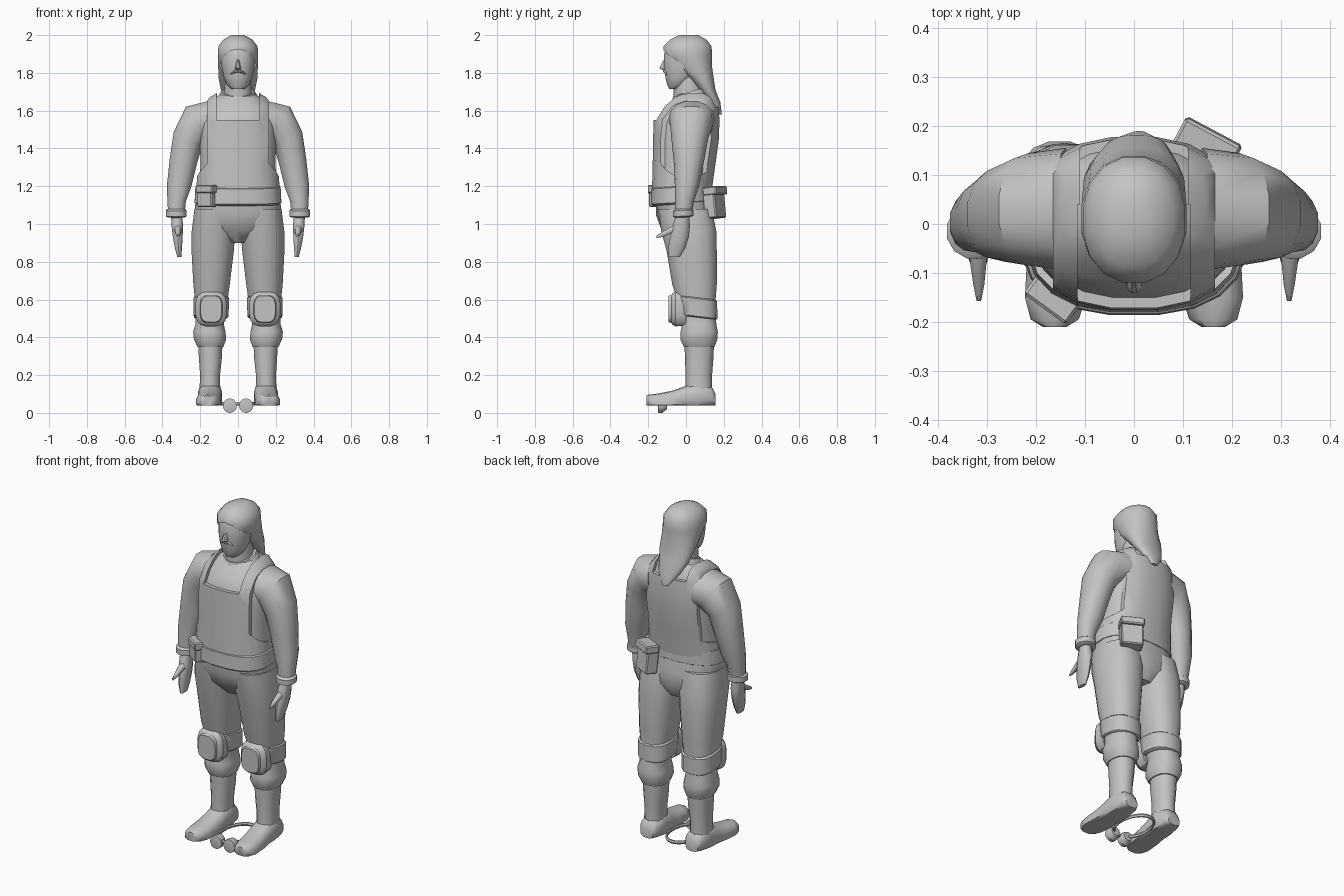
import bpy, bmesh, math
from mathutils import Matrix, Vector

grey = bpy.data.materials.new("plain grey")
grey.diffuse_color = (0.55, 0.55, 0.55, 1)


def finish(name, bm, angle=45):
    """Turn a bmesh into a shaded object with the grey material."""
    bmesh.ops.recalc_face_normals(bm, faces=bm.faces)
    me = bpy.data.meshes.new(name)
    bm.to_mesh(me)
    bm.free()
    me.materials.append(grey)
    ob = bpy.data.objects.new(name, me)
    bpy.context.collection.objects.link(ob)
    smooth(ob, angle)
    return ob


def smooth(ob, angle=45):
    bpy.ops.object.select_all(action='DESELECT')
    ob.select_set(True)
    bpy.context.view_layer.objects.active = ob
    bpy.ops.object.shade_smooth_by_angle(angle=math.radians(angle))


def loft(name, rings, n=14, p=2.0, axis='Z', side=1, slope=0, zmin=-9, angle=45):
    """Skin rings (x, y, z, half width, half depth[, tilt]); p squares the section off."""
    bm = bmesh.new()
    loops = []
    for x, y, z, ru, rv, *t in rings:
        a = math.radians(t[0]) if t else 0
        u = Vector((math.cos(a), 0, math.sin(a)))
        v = Vector((0, 0, 1)) if axis == 'Y' else Vector((0, 1, 0))
        loop = []
        for i in range(n):
            th = 2 * math.pi * (i + 0.5) / n
            c, s = math.cos(th), math.sin(th)
            k = math.copysign(abs(c) ** (2 / p), c)
            m = math.copysign(abs(s) ** (2 / p), s)
            co = Vector((x, y, z)) + u * ru * k + v * rv * m
            co.z = max(co.z + slope * (co.y - y), zmin)
            co.x *= side
            loop.append(bm.verts.new(co))
        loops.append(loop)
    for a, b in zip(loops, loops[1:]):
        for i in range(n):
            j = (i + 1) % n
            bm.faces.new((a[i], a[j], b[j], b[i]))
    bm.faces.new(loops[0])
    bm.faces.new(loops[-1])
    return finish(name, bm, angle)


def box(name, loc, size, rz=0, rx=0, bevel=0.006):
    bm = bmesh.new()
    bmesh.ops.create_cube(bm, size=1)
    bmesh.ops.scale(bm, vec=size, verts=bm.verts)
    if bevel:
        bmesh.ops.bevel(bm, geom=bm.edges[:], offset=bevel, segments=1, affect='EDGES')
    m = (Matrix.Translation(loc) @ Matrix.Rotation(math.radians(rz), 4, 'Z')
         @ Matrix.Rotation(math.radians(rx), 4, 'X'))
    bmesh.ops.transform(bm, matrix=m, verts=bm.verts)
    return finish(name, bm, 30)


def cut(ob, cutters):
    """Subtract the cutters, bake the result and remove them."""
    for c in cutters:
        c.hide_render = True
        mod = ob.modifiers.new("cut", 'BOOLEAN')
        mod.operation, mod.solver, mod.object = 'DIFFERENCE', 'EXACT', c
    dg = bpy.context.evaluated_depsgraph_get()
    me = bpy.data.meshes.new_from_object(ob.evaluated_get(dg))
    ob.modifiers.clear()
    ob.data = me
    for c in cutters:
        bpy.data.objects.remove(c)
    smooth(ob)


# Torso and shirt
body = [(0, -.025, 1.12, .21, .14), (0, -.02, 1.2, .208, .145), (0, -.01, 1.32, .2, .152),
        (0, 0, 1.45, .205, .16), (0, .003, 1.54, .198, .16), (0, .02, 1.61, .178, .138),
        (0, .035, 1.66, .135, .105), (0, .04, 1.69, .085, .085)]
loft("shirt_torso", body, n=20, p=2.5)
loft("neck", [(0, .02, 1.64, .08, .085), (0, .01, 1.78, .068, .075)])
loft("shirt_collar", [(0, .02, 1.66, .115, .10), (0, .02, 1.70, .088, .088),
                      (0, .02, 1.70, .075, .075)], slope=.3)

# Bib vest: an outer shell with arm holes and neck opening cut away
vest = loft("bib_vest", [(x, y, z + (.012 if z > 1.5 else 0), rx + .014, ry + .016)
                         for x, y, z, rx, ry in body], n=20, p=2.5)
holes = []
for s in (1, -1):
    bm = bmesh.new()
    m = (Matrix.Translation((s * .315, .01, 1.49)) @ Matrix.Diagonal((1, .2, .25, 1))
         @ Matrix.Rotation(math.pi / 2, 4, 'Y'))
    bmesh.ops.create_cone(bm, cap_ends=True, segments=20, radius1=1, radius2=1, depth=.3, matrix=m)
    holes.append(finish("arm_hole_cutter", bm))
holes.append(box("neck_front_cutter", (0, -.18, 1.70), (.23, .44, .30), bevel=0))
holes.append(box("neck_back_cutter", (0, .16, 1.77), (.22, .30, .30), bevel=0))
cut(vest, holes)

# Hips and belt
loft("trouser_hips", [(0, -.015, 1.16, .222, .145), (0, -.008, 1.05, .236, .152),
                      (0, .01, .97, .19, .14), (0, .02, .9, .06, .09)], n=18, p=2.4)
loft("belt", [(0, -.025, 1.105, .22, .15), (0, -.025, 1.115, .232, .162),
              (0, -.025, 1.195, .228, .16), (0, -.025, 1.205, .215, .148)], n=20, p=2.5, slope=.06)

# Belt pouches
box("front_pouch", (-.165, -.15, 1.14), (.095, .05, .10), -36)
box("front_pouch_flap", (-.165, -.15, 1.185), (.108, .06, .045), -36)
box("back_pouch", (.145, .15, 1.105), (.12, .07, .15), -28, 6)
box("back_pouch_flap", (.145, .153, 1.175), (.13, .082, .045), -28, 6)

# Limbs, made once for each side
for s, tag in ((1, "left"), (-1, "right")):
    loft(tag + "_sleeve", [(.14, .03, 1.55, .105, .125, 80), (.215, .03, 1.535, .108, .115, 55),
                           (.265, .02, 1.45, .086, .097, 27), (.29, .015, 1.33, .075, .08, 14),
                           (.312, .005, 1.2, .066, .064, 5), (.325, -.008, 1.12, .05, .05),
                           (.326, -.012, 1.06, .045, .045)], side=s, p=2.2)
    loft(tag + "_wrist_cuff", [(.327, -.015, 1.035, .046, .045), (.327, -.015, 1.042, .057, .057),
                               (.327, -.015, 1.072, .057, .057), (.327, -.015, 1.082, .044, .044)],
         n=12, side=s, slope=.05)
    loft(tag + "_hand", [(.326, -.018, 1.05, .03, .034), (.321, -.025, .99, .032, .046),
                         (.319, -.035, .93, .027, .05), (.315, -.05, .87, .019, .045),
                         (.311, -.062, .825, .011, .03)], n=10, p=2.3, side=s)
    loft(tag + "_thumb", [(.319, -.03, .985, .023, .025), (.318, -.08, .967, .018, .02),
                          (.317, -.125, .945, .012, .015), (.317, -.157, .932, .005, .007)],
         n=8, axis='Y', side=s)
    loft(tag + "_trouser_leg", [(.12, -.005, 1.08, .112, .145), (.13, .015, .96, .117, .148),
                                (.134, .03, .86, .114, .135), (.14, .045, .68, .098, .12),
                                (.142, .06, .56, .083, .095), (.15, .07, .47, .076, .092),
                                (.152, .07, .43, .087, .1), (.148, .068, .39, .087, .1),
                                (.146, .07, .35, .07, .083)], n=16, p=2.4, side=s)
    loft(tag + "_knee_strap", [(.142, .06, .505, .086, .098), (.142, .06, .512, .094, .106),
                               (.142, .055, .605, .096, .11), (.142, .055, .612, .088, .1)],
         n=14, p=2.6, side=s, slope=-.12)
    loft(tag + "_knee_pad", [(.142, .0, .55, .08, .09), (.142, -.055, .55, .083, .093),
                             (.142, -.07, .55, .074, .086), (.142, -.078, .55, .06, .075),
                             (.142, -.092, .55, .056, .07)], n=16, p=3.2, axis='Y', side=s, angle=30)
    loft(tag + "_boot_shaft", [(.147, .07, .37, .066, .078), (.146, .07, .3, .063, .076),
                               (.148, .068, .2, .054, .07), (.15, .067, .1, .056, .072)],
         side=s, p=2.2)
    loft(tag + "_boot_foot", [(.147, .157, .07, .04, .03), (.147, .135, .085, .056, .055),
                              (.148, .06, .085, .064, .09), (.15, -.01, .07, .064, .07),
                              (.154, -.07, .06, .066, .058), (.16, -.15, .055, .064, .047),
                              (.162, -.195, .055, .05, .042), (.162, -.21, .055, .025, .036)],
         axis='Y', p=2.5, side=s, zmin=.04)
    # Goggle eyepieces lying between the feet
    loft(tag + "_goggle_eyepiece", [(.043, -.148, .038, .03, .03), (.043, -.146, .038, .037, .038),
                                    (.043, -.125, .038, .037, .038), (.043, -.1, .045, .028, .026)],
         n=16, axis='Y', side=s, angle=30)

# Goggle strap loop
bpy.ops.mesh.primitive_torus_add(major_segments=28, minor_segments=6, major_radius=.1,
                                 minor_radius=.007, location=(0, 0, .048))
strap = bpy.context.object
strap.name = "goggle_strap"
strap.scale = (.88, 1.3, 1.5)
strap.data.materials.append(grey)
smooth(strap)

# Head, nose and moustache
loft("head", [(0, -.055, 1.715, .035, .035), (0, -.045, 1.735, .058, .055),
              (0, -.03, 1.775, .076, .08), (0, -.015, 1.83, .088, .103),
              (0, 0, 1.9, .095, .118), (0, .005, 1.95, .085, .105), (0, .01, 1.985, .04, .05)],
     n=16, p=2.15)
loft("nose", [(0, -.105, 1.872, .008, .012), (0, -.118, 1.845, .012, .014),
              (0, -.122, 1.825, .017, .02), (0, -.112, 1.815, .012, .012)], n=8)
for s in (1, -1):
    loft("moustache", [(0, -.112, 1.81, .009, .012, 90), (.02, -.108, 1.807, .008, .012, 75),
                       (.04, -.096, 1.793, .004, .01, 60)], n=8, side=s)

# Long hair with a face opening that leaves a fringe
hair = loft("long_hair", [(.01, .182, 1.58, .018, .008), (.005, .152, 1.645, .065, .03),
                          (0, .112, 1.71, .092, .045), (0, .08, 1.77, .104, .068),
                          (0, .04, 1.83, .107, .1), (0, .01, 1.89, .109, .13),
                          (0, .008, 1.94, .106, .13), (0, .012, 1.975, .08, .1),
                          (0, .015, 2.0, .035, .05)], n=16, p=2.15)
bm = bmesh.new()
m = (Matrix.Translation((0, -.13, 1.80)) @ Matrix.Diagonal((.104, 1, .125, 1))
     @ Matrix.Rotation(math.pi / 2, 4, 'X'))
bmesh.ops.create_cone(bm, cap_ends=True, segments=18, radius1=1, radius2=1, depth=.24, matrix=m)
cut(hair, [finish("face_cutter", bm)])
